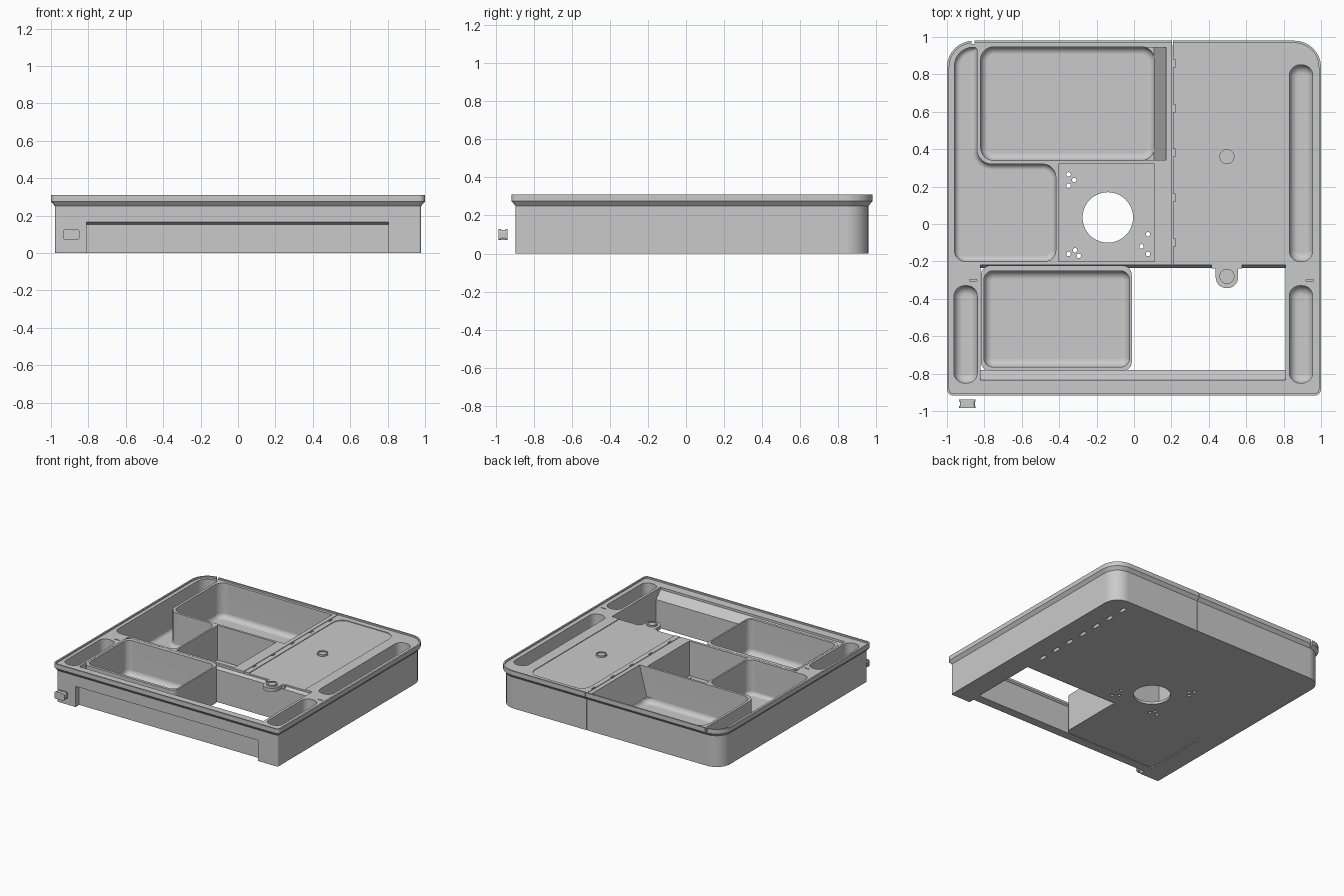
import bpy, bmesh, math
from mathutils import Vector

cube = bpy.data.objects.get("Cube")
if cube:
    bpy.data.objects.remove(cube, do_unlink=True)

grey = bpy.data.materials.new("light_grey")
grey.use_nodes = True
COLOUR = (0.59, 0.59, 0.59, 1)
grey.diffuse_color = COLOUR
grey.node_tree.nodes["Principled BSDF"].inputs["Base Color"].default_value = COLOUR

TOP, DECK, FLOOR = 0.31, 0.298, 0.02


def outline(corners, radii, inset):
    """Rounded right-angled outline (counter-clockwise), moved inward by inset."""
    pts, n = [], len(corners)
    for i, c in enumerate(corners):
        p = Vector(c)
        a = (p - Vector(corners[i - 1])).normalized()
        b = (Vector(corners[(i + 1) % n]) - p).normalized()
        turn = a.x * b.y - a.y * b.x
        p = p + inset * (Vector((-a.y, a.x)) + Vector((-b.y, b.x)))
        r = radii[i] - inset * turn
        if radii[i] == 0:
            pts.append(p)
            continue
        r = max(r, 0.004)
        centre = p - a * r + b * r
        for k in range(9):
            t = k / 8 * math.pi / 2
            pts.append(centre - b * r * math.cos(t) + a * r * math.sin(t))
    return pts


def skin(name, rings):
    """Closed solid through a stack of matching rings of points."""
    bm = bmesh.new()
    rings = [[bm.verts.new(p) for p in ring] for ring in rings]
    n = len(rings[0])
    for low, high in zip(rings, rings[1:]):
        for i in range(n):
            j = (i + 1) % n
            bm.faces.new((low[i], low[j], high[j], high[i]))
    bm.faces.new(rings[0][::-1])
    bm.faces.new(rings[-1])
    bmesh.ops.recalc_face_normals(bm, faces=bm.faces)
    mesh = bpy.data.meshes.new(name)
    bm.to_mesh(mesh)
    bm.free()
    mesh.materials.append(grey)
    obj = bpy.data.objects.new(name, mesh)
    bpy.context.collection.objects.link(obj)
    return obj


def loft(name, corners, radii, levels):
    """Stack insets of one outline at the given (height, inset) levels."""
    return skin(name, [[(p.x, p.y, z) for p in outline(corners, radii, d)] for z, d in levels])


def rect(x0, x1, y0, y1):
    return [(x0, y0), (x1, y0), (x1, y1), (x0, y1)]


def block(name, x0, x1, y0, y1, z0, z1, r=0):
    return loft(name, rect(x0, x1, y0, y1), [r] * 4, [(z0, 0), (z1, 0)])


def disc(name, x, y, r, z0, z1):
    turns = [i / 40 * math.tau for i in range(40)]
    return skin(name, [[(x + r * math.cos(t), y + r * math.sin(t), z) for t in turns] for z in (z0, z1)])


def prism_x(name, profile, x0, x1):
    """Extrude a (y, z) profile along x."""
    return skin(name, [[(x, y, z) for y, z in profile] for x in (x0, x1)])


def prism_y(name, profile, y0, y1):
    """Extrude an (x, z) profile along y."""
    return skin(name, [[(x, y, z) for x, z in profile] for y in (y0, y1)])


def pocket(corners, radii, floor, fillet):
    """Cutter for a recess with a rounded floor edge."""
    levels = []
    for k in range(7):
        t = k / 6 * math.pi / 2
        levels.append((floor + fillet * (1 - math.sin(t)), fillet * (1 - math.cos(t))))
    return loft("cutter", corners, radii, [(TOP + 0.1, 0)] + levels)


def cut(obj, cutters):
    """Subtract each cutter, keeping the previous shape if a cut would destroy it."""
    bpy.context.view_layer.objects.active = obj
    for c in cutters:
        c.hide_render = True
        before = obj.data.copy()
        mod = obj.modifiers.new("cut", "BOOLEAN")
        mod.operation, mod.solver, mod.object = "DIFFERENCE", "EXACT", c
        bpy.ops.object.modifier_apply(modifier=mod.name)
        width = lambda mesh: max((abs(v.co.x) for v in mesh.vertices), default=0)
        if abs(width(obj.data) - width(before)) > 0.02:
            obj.data = before
        bpy.data.objects.remove(c, do_unlink=True)


def smooth(obj):
    bpy.ops.object.select_all(action="DESELECT")
    obj.select_set(True)
    bpy.context.view_layer.objects.active = obj
    bpy.ops.object.shade_smooth_by_angle(angle=math.radians(30))
    obj.modifiers.new("even_normals", "WEIGHTED_NORMAL").keep_sharp = True


# Outer case with flared rim and slightly sunken deck
case = loft("tray_case", rect(-0.978, 0.978, -0.895, 0.958), [0.012, 0.012, 0.12, 0.12],
            [(0, 0), (0.25, 0), (0.275, -0.022), (TOP, -0.022), (TOP, -0.01), (DECK, -0.01)])

cutters = []
# Open front bay with sloped front ledge
cutters.append(prism_x("cutter", [(-0.835, 0.4), (-0.22, 0.4), (-0.22, 0.28), (-0.236, 0.26),
                                  (-0.236, -0.1), (-0.78, -0.1), (-0.78, 0.22), (-0.835, 0.28)], -0.82, 0.81))
# Shallow recess along the lower front face
cutters.append(prism_x("cutter", [(-1, -0.1), (-0.85, -0.1), (-0.85, 0.152), (-0.895, 0.165), (-1, 0.165)],
                       -0.81, 0.805))
# Rear bin, with a ramp on one side
cutters.append(pocket(rect(-0.82, 0.11, 0.34, 0.947), [0.07] * 4, FLOOR, 0.04))
cutters.append(prism_y("cutter", [(0.0, 0.4), (0.17, 0.4), (0.17, 0.29), (0.108, 0.06), (0.0, 0.06)],
                       0.342, 0.945))
# L-shaped compartment
cutters.append(pocket([(-0.96, -0.2), (-0.418, -0.2), (-0.418, 0.32), (-0.84, 0.32), (-0.84, 0.945), (-0.96, 0.945)],
                      [0.06, 0.06, 0.07, 0.08, 0.015, 0.1], FLOOR, 0.03))
# Centre compartment with a round opening
cutters.append(block("cutter", -0.405, 0.11, -0.2, 0.322, FLOOR, 0.5))
cutters.append(disc("cutter", -0.14, 0.035, 0.135, -0.1, 0.1))
for x, y in [(-0.35, 0.265), (-0.32, 0.235), (-0.35, 0.205), (0.075, -0.055), (0.04, -0.12),
             (0.075, -0.16), (-0.35, -0.16), (-0.315, -0.14), (-0.295, -0.17)]:
    cutters.append(disc("cutter", x, y, 0.012, -0.1, 0.1))
# Side pen trays
for x, y0, y1 in [(-0.9, -0.85, -0.33), (0.893, -0.85, -0.33), (0.893, -0.2, 0.85)]:
    cutters.append(pocket(rect(x - 0.062, x + 0.062, y0, y1), [0.055] * 4, 0.15, 0.045))
# Sunken cover outline on the deck
cutters.append(loft("cutter", rect(0.25, 0.745, -0.4, 0.925), [0.005, 0.005, 0.08, 0.08],
                    [(DECK - 0.005, 0), (0.5, 0)]))
# Seam between the two halves, with interlocking tabs
cutters.append(block("cutter", 0.203, 0.208, -0.3, 0.963, DECK - 0.012, 0.5))
cutters.append(block("cutter", 0.203, 0.208, 0.954, 1.1, -0.1, 0.5))
for i in range(5):
    y = -0.12 + i * 0.24
    cutters.append(block("cutter", 0.207, 0.222, y, y + 0.04, DECK - 0.012, 0.5))
# Rim notch, deck marks and underside slots
cutters.append(block("cutter", -0.87, -0.853, 0.962, 1.1, 0.2, 0.5))
for x in (-0.86, 0.94):
    cutters.append(block("cutter", x - 0.02, x + 0.02, -0.305, -0.297, DECK - 0.01, 0.5))
for i in range(7):
    y = -0.1 + i * 0.15
    cutters.append(block("cutter", 0.797, 0.823, y, y + 0.07, -0.1, 0.04))
cut(case, cutters)
smooth(case)

# Removable front bin
bin_box = block("front_bin", -0.818, -0.012, -0.787, -0.222, 0.004, DECK, 0.05)
cut(bin_box, [pocket(rect(-0.803, -0.024, -0.765, -0.25), [0.05] * 4, FLOOR, 0.045)])
smooth(bin_box)

# Cover tab and the two round buttons
tab = loft("cover_tab", rect(0.437, 0.556, -0.342, -0.2), [0.055, 0.055, 0, 0],
           [(DECK - 0.035, 0), (DECK - 0.005, 0)])
smooth(tab)
block("tab_root", 0.415, 0.578, -0.238, -0.2, DECK - 0.034, DECK - 0.006)
for name, y in (("rear_button", 0.36), ("front_button", -0.28)):
    ring = disc(name, 0.497, y, 0.04, DECK - 0.02, DECK + 0.008)
    cut(ring, [disc("cutter", 0.497, y, 0.031, DECK, 0.5)])
    smooth(ring)

# Small loose key in front of the case: two flanges joined by a narrower stem
for name, grow, y0, y1 in (("key_head", 0, -0.985, -0.972), ("key_stem", 0.004, -0.973, -0.948),
                           ("key_foot", 0, -0.949, -0.938)):
    shape = outline(rect(-0.935 + grow, -0.847 - grow, 0.07 + grow, 0.128 - grow), [0.014] * 4, 0)
    smooth(prism_y(name, [(p.x, p.y) for p in shape], y0, y1))
